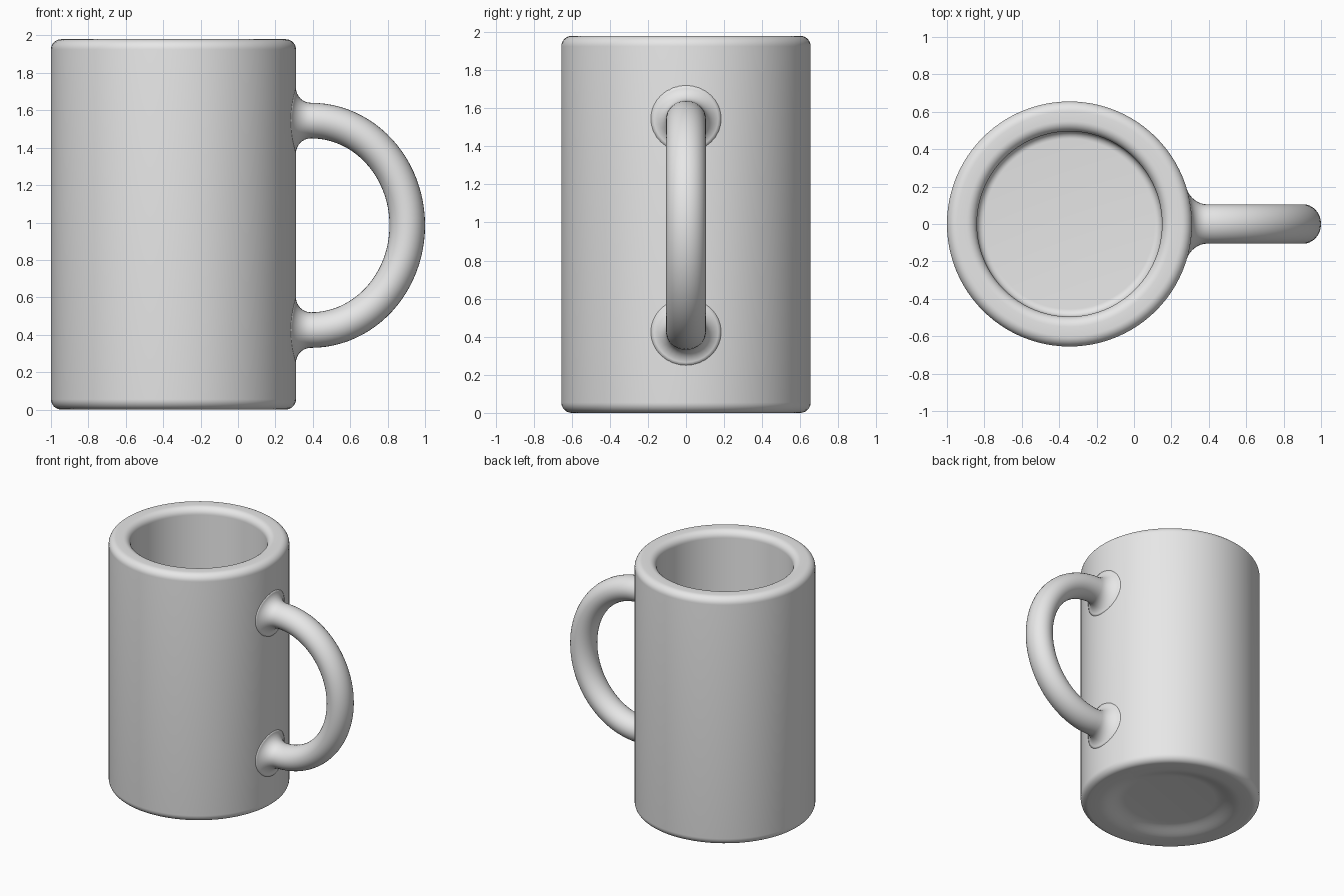
import bpy
import bmesh
from math import sin, cos, pi, sqrt, radians
from mathutils import Vector, Matrix

cube = bpy.data.objects.get("Cube")
if cube:
    bpy.data.objects.remove(cube, do_unlink=True)

AXIS_X = -0.345      # centre of the cup
R_OUT, R_IN = 0.655, 0.495
HEIGHT, MID_Z = 1.98, 0.985

# Plain grey glaze
glaze = bpy.data.materials.new("grey_glaze")
glaze.use_nodes = True
grey = (0.8, 0.8, 0.8, 1)
glaze.diffuse_color = grey
glaze.node_tree.nodes["Principled BSDF"].inputs["Base Color"].default_value = grey


def finish(bm, name):
    bmesh.ops.remove_doubles(bm, verts=bm.verts, dist=1e-5)
    bmesh.ops.recalc_face_normals(bm, faces=bm.faces)
    mesh = bpy.data.meshes.new(name)
    bm.to_mesh(mesh)
    bm.free()
    mesh.materials.append(glaze)
    obj = bpy.data.objects.new(name, mesh)
    bpy.context.collection.objects.link(obj)
    for poly in mesh.polygons:
        poly.use_smooth = True
    return obj


def arc(cx, cz, r, start, end, steps=8):
    """Points of a circular arc in the profile plane, angles in degrees."""
    angles = [radians(start + (end - start) * i / steps) for i in range(steps + 1)]
    return [(cx + r * cos(a), cz + r * sin(a)) for a in angles]


def ease(r0, z0, r1, z1, steps=8):
    """S-shaped slope between two profile points."""
    return [(r0 + (r1 - r0) * i / steps, z0 + (z1 - z0) * (1 - cos(pi * i / steps)) / 2)
            for i in range(steps + 1)]


# Cup: one profile from the underside recess, over the rim, to the inner floor
FLOOR, EDGE = 0.18, 0.055
profile = [(0, 0.045)] + ease(0.33, 0.045, 0.52, 0)
profile += arc(R_OUT - EDGE, EDGE, EDGE, -90, 0)
profile += arc(R_OUT - EDGE, HEIGHT - EDGE, EDGE, 0, 90)
profile += arc(R_IN + EDGE, HEIGHT - EDGE, EDGE, 90, 180)
profile += arc(R_IN - 0.04, FLOOR + 0.04, 0.04, 0, -90)
profile += [(0, FLOOR)]

bm = bmesh.new()
points = [bm.verts.new((AXIS_X + r, 0, z)) for r, z in profile]
edges = [bm.edges.new(pair) for pair in zip(points, points[1:])]
bmesh.ops.spin(bm, geom=points + edges, cent=(AXIS_X, 0, 0), axis=(0, 0, 1),
               angle=2 * pi, steps=96)
finish(bm, "cup_body")

# Handle: elliptical sweep whose ends flare into the curved wall
FILLET, WALL_X = 0.08, AXIS_X + R_OUT
RX, RZ = 0.515, 0.56
SIDES = 32


def handle_ring(bm, centre, tangent, flare, wrap):
    """Cross-section ring; wrap bends it to follow the cup wall."""
    normal = Vector((-tangent.z, 0, tangent.x))
    ring = []
    for i in range(SIDES):
        a = 2 * pi * i / SIDES
        co = centre + normal * (cos(a) * (0.095 + flare))
        co.y = sin(a) * (0.105 + flare)
        co.x -= wrap * (R_OUT - sqrt(R_OUT ** 2 - co.y ** 2))
        ring.append(bm.verts.new(co))
    return ring


# Upper root, fading from the wall to the plain tube
root = [(-0.03, FILLET)]
for i in range(9):
    a = pi / 2 * i / 8
    root.append((FILLET * (1 - cos(a)), FILLET * (1 - sin(a))))

bm = bmesh.new()
rings = []
for d, flare in root:
    wrap = min(1, 1 - d / FILLET)
    rings.append(handle_ring(bm, Vector((WALL_X + d, 0, MID_Z + RZ)),
                             Vector((1, 0, 0)), flare, wrap))
for i in range(1, 48):
    a = pi / 2 - pi * i / 48
    centre = Vector((WALL_X + FILLET + RX * cos(a), 0, MID_Z + RZ * sin(a)))
    tangent = Vector((RX * sin(a), 0, -RZ * cos(a))).normalized()
    rings.append(handle_ring(bm, centre, tangent, 0, 0))
for d, flare in reversed(root):
    wrap = min(1, 1 - d / FILLET)
    rings.append(handle_ring(bm, Vector((WALL_X + d, 0, MID_Z - RZ)),
                             Vector((-1, 0, 0)), flare, wrap))
for ring, following in zip(rings, rings[1:]):
    for i in range(SIDES):
        j = (i + 1) % SIDES
        bm.faces.new((ring[i], ring[j], following[j], following[i]))
finish(bm, "handle")
